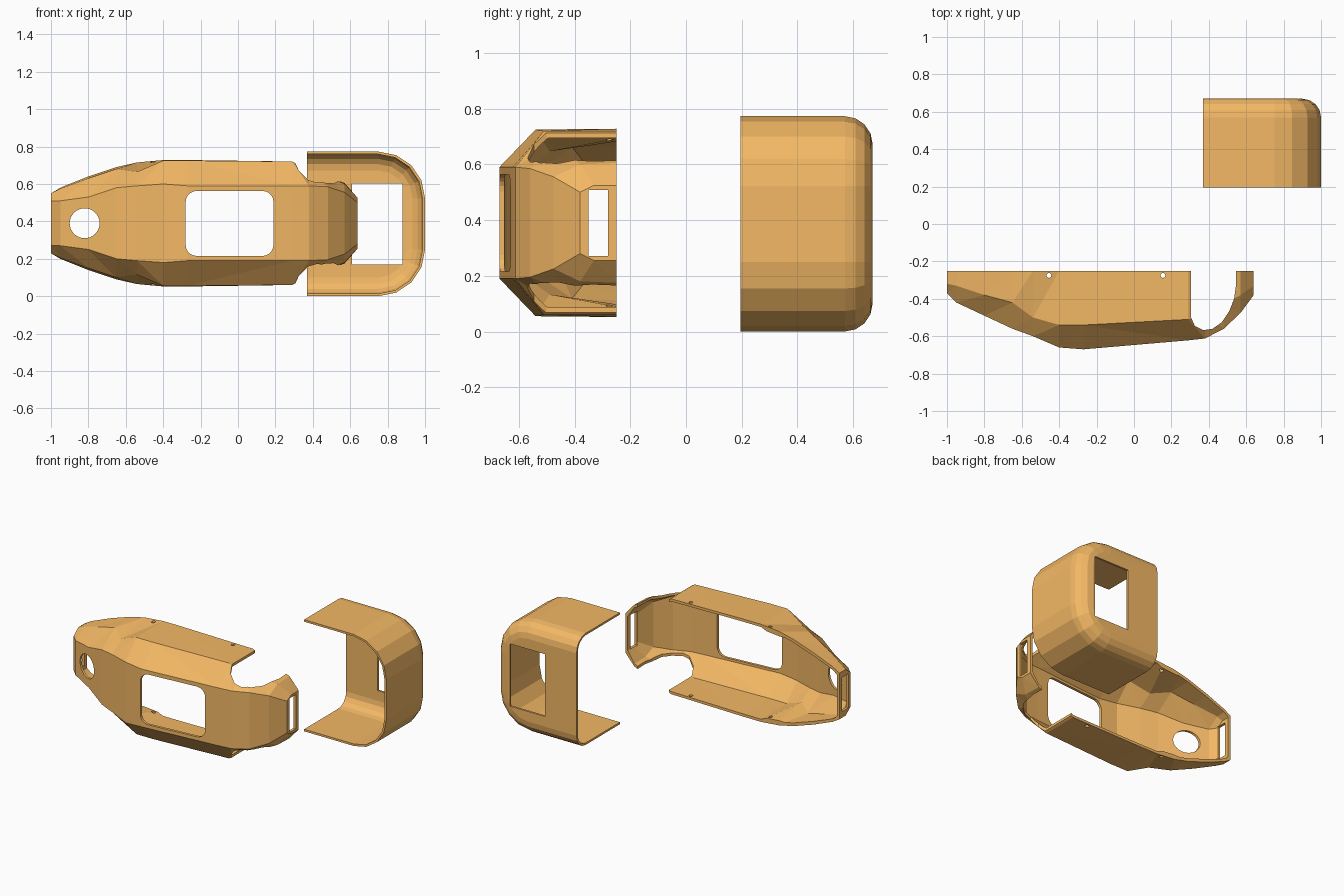
import bpy, bmesh
from math import sin, cos, pi

if "Cube" in bpy.data.objects:
    bpy.data.objects.remove(bpy.data.objects["Cube"])

ZC = 0.39          # height of the hull's mirror plane
WALL = 0.018

orange = bpy.data.materials.new("orange_plastic")
orange.diffuse_color = (0.9, 0.48, 0.13, 1)
orange.use_nodes = True
orange.node_tree.nodes["Principled BSDF"].inputs["Base Color"].default_value = orange.diffuse_color


def loft(name, rings):
    """Closed solid through rings that all have the same point count."""
    bm = bmesh.new()
    loops = [[bm.verts.new(p) for p in ring] for ring in rings]
    n = len(loops[0])
    for a, b in zip(loops, loops[1:]):
        for i in range(n):
            j = (i + 1) % n
            bm.faces.new((a[i], a[j], b[j], b[i]))
    caps = [bm.faces.new(loops[0]), bm.faces.new(loops[-1][::-1])]
    bmesh.ops.triangulate(bm, faces=[f for f in bm.faces if f not in caps])
    bmesh.ops.recalc_face_normals(bm, faces=bm.faces[:])
    mesh = bpy.data.meshes.new(name)
    bm.to_mesh(mesh)
    bm.free()
    obj = bpy.data.objects.new(name, mesh)
    bpy.context.collection.objects.link(obj)
    return obj


def prism(name, outline, axis, lo, hi):
    """Extrude a 2D outline along y or z."""
    def place(a, b, d):
        return (a, d, b) if axis == "y" else (a, b, d)
    return loft(name, [[place(a, b, d) for a, b in outline] for d in (lo, hi)])


def rounded_rect(x0, x1, z0, z1, r, seg=5):
    pts = []
    for cx, cz, a0 in ((x1 - r, z1 - r, 0), (x0 + r, z1 - r, 1),
                       (x0 + r, z0 + r, 2), (x1 - r, z0 + r, 3)):
        for k in range(seg + 1):
            a = (a0 + k / seg) * pi / 2
            pts.append((cx + r * cos(a), cz + r * sin(a)))
    return pts


def circle(cx, cy, r, n):
    return [(cx + r * cos(2 * pi * k / n), cy + r * sin(2 * pi * k / n)) for k in range(n)]


def box_outline(x0, x1, y0, y1):
    return [(x0, y0), (x1, y0), (x1, y1), (x0, y1)]


def cut(target, cutters):
    bpy.context.view_layer.objects.active = target
    for c in cutters:
        c.hide_render = True
        mod = target.modifiers.new("cut", "BOOLEAN")
        mod.operation, mod.solver, mod.object = "DIFFERENCE", "EXACT", c
        bpy.ops.object.modifier_apply(modifier=mod.name)
        bpy.data.objects.remove(c)
    target.data.materials.clear()
    target.data.materials.append(orange)


# Hull stations: x, rim half height, shoulder y and half height, front y and half height
STATIONS = [
    (-1.00, .16, -.32, .16, -.37, .12),
    (-0.95, .19, -.33, .185, -.42, .12),
    (-0.80, .25, -.38, .24, -.49, .14),
    (-0.65, .30, -.42, .29, -.56, .19),
    (-0.54, .325, -.50, .275, -.60, .20),
    (-0.40, .338, -.54, .335, -.66, .21),
    (-0.27, .338, -.54, .335, -.67, .20),
    (0.29, .33, -.51, .33, -.622, .20),
    (0.38, .285, -.48, .285, -.612, .20),
    (0.48, .25, -.43, .25, -.56, .195),
    (0.57, .215, -.38, .21, -.475, .165),
    (0.64, .135, -.33, .135, -.38, .11),
]


def hull_rings(t, rim_y):
    rings = []
    for i, (x, h0, y1, h1, y2, h2) in enumerate(STATIONS):
        x += t * ((i == 0) - (i == len(STATIONS) - 1))
        half = [(rim_y, h0 - t), (y1 + t * .6, h1 - t), (y2 + t, h2 - t * .5)]
        section = [(y, ZC + h) for y, h in half] + [(y, ZC - h) for y, h in half[::-1]]
        rings.append([(x, y, z) for y, z in section])
    return rings


# Faceted hull shell, open at the back
hull = loft("hull_shell", hull_rings(0, -0.25))
side_notch = [(.305, -.1), (.305, -.50), (.325, -.545), (.37, -.568), (.42, -.56), (.47, -.525),
              (.51, -.465), (.535, -.40), (.545, -.33), (.545, -.1)]
cut(hull, [
    loft("hull_hollow", hull_rings(WALL, -0.15)),
    prism("front_window_cut", rounded_rect(-.28, .19, .215, .563, .06), "y", -1, -.4),
    prism("round_port_cut", circle(-.82, ZC, .08, 32), "y", -1, -.2),
    prism("side_notch_cut", side_notch, "z", -.2, 1),
    prism("end_slot_cut", box_outline(-1.2, 1.2, -.35, -.28), "z", .272, .508),
    prism("pin_hole_cut_a", circle(-.455, -.275, .013, 12), "z", -.2, 1),
    prism("pin_hole_cut_b", circle(.155, -.275, .013, 12), "z", -.2, 1),
])


# Rounded end cover, open to the front and the left
def cover_ring(y, inset, x0):
    r = .25 - inset
    pts = [(x0, y, inset)]
    for cz, a0 in ((.25, -pi / 2), (.523, 0)):
        for k in range(5):
            a = a0 + k * pi / 8
            pts.append((.75 + r * cos(a), y, cz + r * sin(a)))
    return pts + [(x0, y, .773 - inset)]


def cover_rings(t, y0, x0):
    rings, r = [cover_ring(y0, t, x0)], .1 - t
    for k in range(5):
        a = k * pi / 8
        rings.append(cover_ring(.57 + r * sin(a), t + r * (1 - cos(a)), x0))
    return rings


cover = loft("end_cover", cover_rings(0, .195, .37))
cut(cover, [
    loft("cover_hollow", cover_rings(.014, .05, .2)),
    prism("cover_window_cut", box_outline(.61, .88, .17, .602), "y", .5, .9),
])
